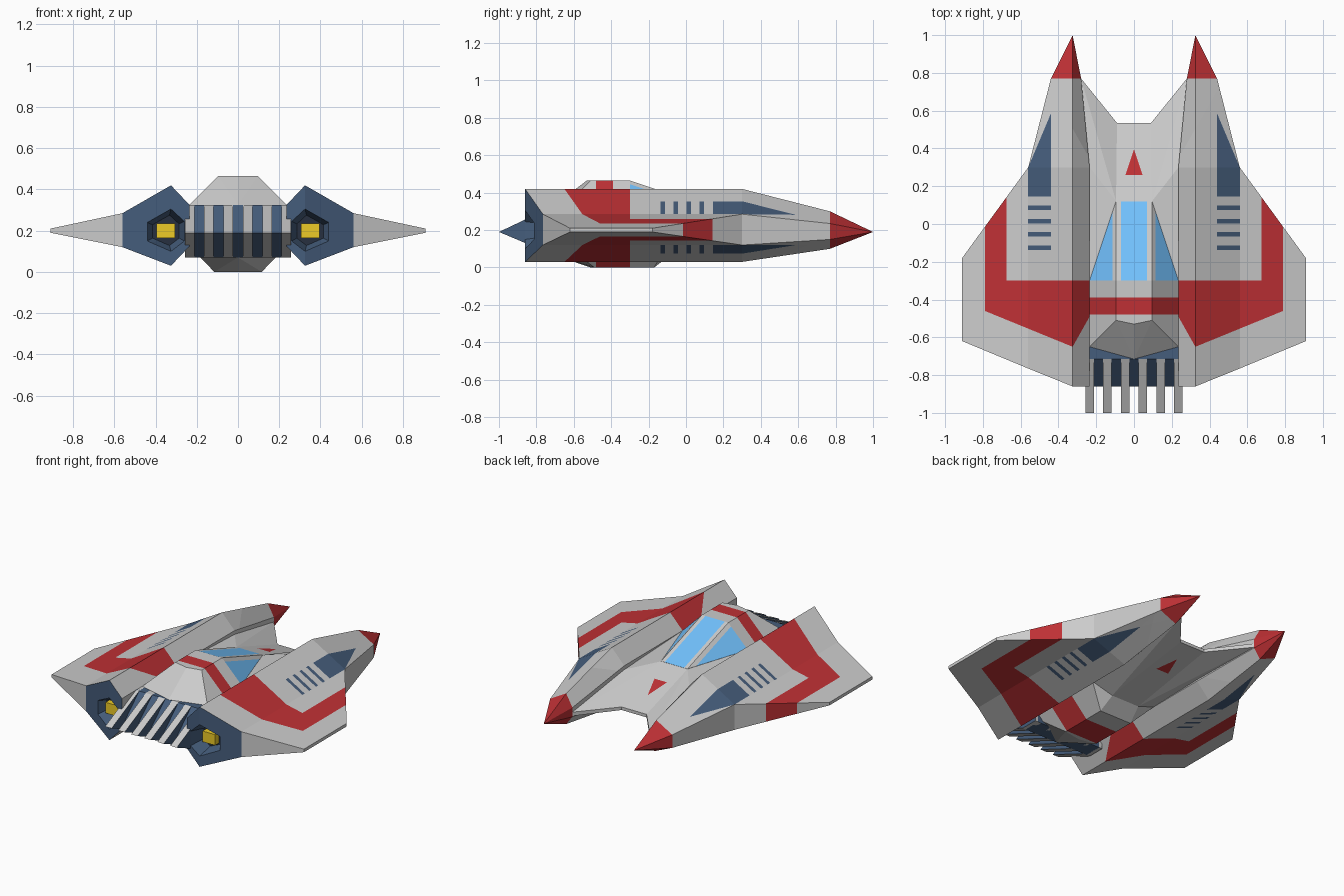
import bpy, bmesh
from mathutils import Vector

if "Cube" in bpy.data.objects:
    bpy.data.objects.remove(bpy.data.objects["Cube"])

COLOURS = {"red": (.52, .03, .035, 1), "navy": (.06, .11, .2, 1), "dark": (.02, .03, .05, 1),
           "blue": (.17, .54, 1, 1), "yellow": (.85, .6, .02, 1), "grey": (.8, .8, .8, 1)}
MATS = {}
for key, col in COLOURS.items():
    MATS[key] = bpy.data.materials.new(key)
    MATS[key].diffuse_color = col
ORDER = ["grey", "red", "navy", "dark", "blue", "yellow"]


def mirror(p):
    return (-p[0], p[1], p[2])


def add_hull(bm, pts):
    verts = [bm.verts.new(p) for p in pts]
    res = bmesh.ops.convex_hull(bm, input=verts)
    loose = [v for v in res["geom_interior"] if isinstance(v, bmesh.types.BMVert)]
    bmesh.ops.delete(bm, geom=loose, context="VERTS")


def mirror_mesh(bm):
    res = bmesh.ops.duplicate(bm, geom=bm.verts[:] + bm.edges[:] + bm.faces[:])["geom"]
    for v in res:
        if isinstance(v, bmesh.types.BMVert):
            v.co.x *= -1
    bmesh.ops.reverse_faces(bm, faces=[f for f in res if isinstance(f, bmesh.types.BMFace)])


def paint(bm, colour, poly, test=lambda n: True):
    """Cut a convex plan-view outline into the mesh on both sides and colour the inside."""
    for sx in (1, -1):
        pts = [Vector((sx * x, y, 0)) for x, y in poly]
        mid = sum(pts, Vector()) / len(pts)
        planes = []
        for a, b in zip(pts, pts[1:] + pts[:1]):
            d = b - a
            n = Vector((-d.y, d.x, 0)).normalized()
            if n.dot(mid - a) < 0:
                n = -n
            planes.append((a, n))
            bmesh.ops.bisect_plane(bm, geom=bm.verts[:] + bm.edges[:] + bm.faces[:],
                                   dist=1e-5, plane_co=a, plane_no=n)
        bm.normal_update()
        for f in bm.faces:
            c = f.calc_center_median()
            if test(f.normal) and all(n.dot(c - a) > -1e-4 for a, n in planes):
                f.material_index = ORDER.index(colour)


def finish(name, bm, paints=()):
    bmesh.ops.recalc_face_normals(bm, faces=bm.faces[:])
    for p in paints:
        paint(bm, *p)
    me = bpy.data.meshes.new(name)
    bm.to_mesh(me)
    bm.free()
    for key in ORDER:
        me.materials.append(MATS[key])
    ob = bpy.data.objects.new(name, me)
    bpy.context.collection.objects.link(ob)


def central(name, half, paints=()):
    bm = bmesh.new()
    add_hull(bm, half + [mirror(p) for p in half if p[0] > 0])
    finish(name, bm, paints)


def paired(name, pts, paints=(), colour="grey"):
    bm = bmesh.new()
    add_hull(bm, pts)
    for f in bm.faces:
        f.material_index = ORDER.index(colour)
    mirror_mesh(bm)
    finish(name, bm, paints)


# Shared livery shapes
stripe_side = ("red", [(.675, -.3), (.79, -.3), (.79, .25), (.675, .25)])
stripe_rear = ("red", [(.79, -.3), (.235, -.3), (.235, -.49), (.325, -.65), (.79, -.46)])
flat = lambda n: abs(n.z) > .2
up = lambda n: n.z > .1

# Wings
paired("wings", [(.56, y, z) for y in (.3, -.765) for z in (.285, .12)] +
       [(.91, y, z) for y in (-.18, -.62) for z in (.21, .19)], [stripe_side, stripe_rear])

# Engine nacelles: six-sided loft with recessed exhaust and pointed nose
SECTION = [(.235, .325), (.325, .42), (.56, .285), (.56, .12), (.325, .03), (.235, .125)]
NOSE = [(.28, .22), (.325, .30), (.44, .235), (.44, .15), (.325, .10), (.28, .16)]
HEX = [(.26, .245), (.325, .305), (.44, .24), (.44, .15), (.325, .10), (.26, .15)]


def rear_y(x):
    return -.86 + max(0, x - .325) * .404


bm = bmesh.new()
rings = [[(.35 + (x - .35) * .72, -.76, .2 + (z - .2) * .72) for x, z in HEX],
         [(x, rear_y(x), z) for x, z in HEX],
         [(x, rear_y(x), z) for x, z in SECTION],
         [(x, .3, z) for x, z in SECTION],
         [(x, .77, z) for x, z in NOSE]]
rings = [[bm.verts.new(p) for p in r] for r in rings]
bm.faces.new(rings[0]).material_index = 3
for i, (r, s) in enumerate(zip(rings, rings[1:])):
    for k in range(6):
        j = (k + 1) % 6
        f = bm.faces.new((r[k], r[j], s[j], s[k]))
        f.material_index = 2 if i < 2 else 0
tip = bm.verts.new((.325, 1, .19))
for k in range(6):
    bm.faces.new((rings[-1][k], rings[-1][(k + 1) % 6], tip))
mirror_mesh(bm)
marks = [("red", [(.2, .77), (.5, .77), (.5, 1.1), (.2, 1.1)]), stripe_rear,
         ("navy", [(.44, .145), (.56, .145), (.56, .3), (.44, .585)], flat)]
for y in (.085, .015, -.055, -.125):
    marks.append(("navy", [(.44, y - .012), (.56, y - .012), (.56, y + .012), (.44, y + .012)], flat))
finish("engine_nacelles", bm, marks)

# Exhaust glow blocks
paired("exhaust_glow", [(x, y, z) for x in (.305, .395) for y in (-.80, -.74) for z in (.165, .235)],
       colour="yellow")

# Canopy block with windows
central("canopy", [(.095, .12, .324), (.095, -.3, .465), (.095, -.51, .465), (0, -.53, .465),
                   (.235, -.3, .325), (.235, -.65, .325), (0, -.715, .325), (.095, .12, .2),
                   (.235, -.3, .2), (.235, -.65, .2), (0, -.715, .2)],
        [("red", [(-.24, -.39), (.24, -.39), (.24, -.48), (-.24, -.48)], up),
         ("blue", [(-.07, -.3), (.07, -.3), (.07, .12), (-.07, .12)], up),
         ("blue", [(.115, -.3), (.235, -.3), (.115, .10)], up)])

# Belly block
central("belly", [(.115, -.49, 0), (.115, -.17, 0), (0, -.51, 0), (.235, -.65, .125),
                  (.235, -.1, .125), (.1, -.08, .07), (0, -.715, .07),
                  (.235, -.65, .21), (.235, -.1, .21), (0, -.715, .21)],
        [("red", [(-.24, -.3), (.24, -.3), (.24, -.48), (-.24, -.48)], lambda n: n.z < -.1)])

# Front deck: centre wedge and side webs reaching the nacelles
central("deck_centre", [(.095, .12, .323), (.09, .535, .185), (.09, .535, .165),
                        (.1, -.08, .07), (.095, -.3, .3), (.095, -.3, .2)],
        [("red", [(-.045, .26), (.045, .26), (0, .395)], flat)])
paired("deck_sides", [(.095, .12, .323), (.09, .535, .185), (.28, .77, .19), (.235, .3, .30),
                      (.235, -.3, .325), (.095, -.3, .3), (.09, .535, .165), (.28, .77, .165),
                      (.235, -.1, .125), (.1, -.08, .07), (.235, -.3, .2)])


# Radiator wedge and fins between the engines
def wedge(x0, x1, y_tip):
    return [(x, y, z) for x in (x0, x1)
            for y, z in ((-.6, .325), (-.715, .325), (y_tip, .19), (-.715, .07), (-.6, .07))]


bm = bmesh.new()
add_hull(bm, wedge(-.235, .235, -.86))
for f in bm.faces:
    f.material_index = 2
finish("radiator_core", bm)
bm = bmesh.new()
for i in range(6):
    x = -.235 + i * .094
    add_hull(bm, wedge(x - .023, x + .023, -1))
bm.normal_update()
for f in bm.faces:
    if abs(f.normal.x) > .9:
        f.material_index = 2
finish("radiator_fins", bm)

for m in bpy.data.materials:
    if m.users and not m.is_grease_pencil:
        m.use_nodes = True
        m.node_tree.nodes["Principled BSDF"].inputs["Base Color"].default_value = m.diffuse_color
